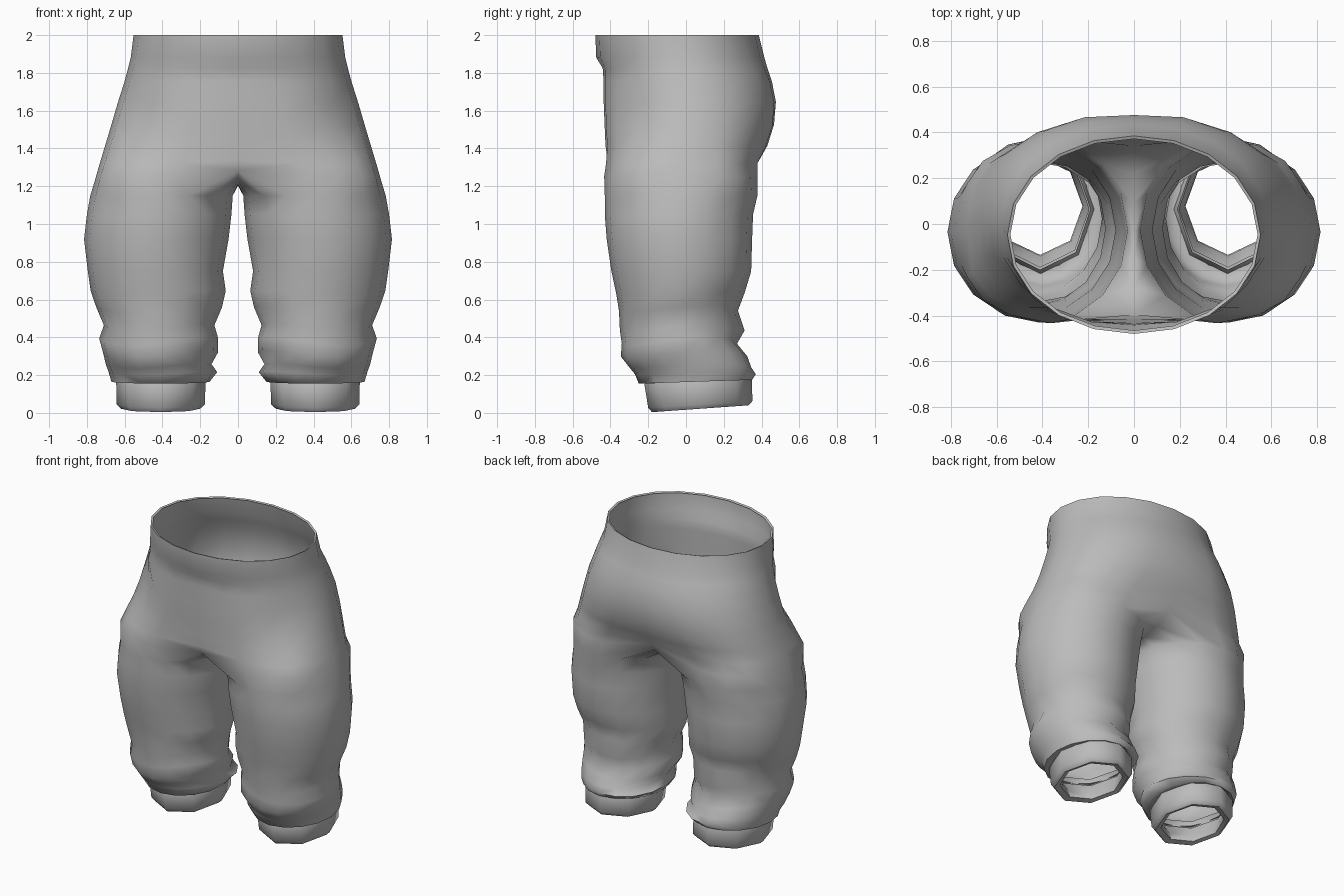
import bpy, bmesh, math
from math import sin, cos, radians

cube = bpy.data.objects.get("Cube")
if cube:
    bpy.data.objects.remove(cube, do_unlink=True)

grey = bpy.data.materials.new("cloth grey")
grey.use_nodes = True
grey.diffuse_color = (0.5, 0.5, 0.5, 1)
grey.node_tree.nodes["Principled BSDF"].inputs["Base Color"].default_value = (0.5, 0.5, 0.5, 1)

SIDES, HALF = 16, 11


def power(v, e):
    return math.copysign(abs(v) ** e, v)


def leg_ring(z, x0, x1, y0, y1, tilt=0, fold=0, sides=SIDES, start=-112.5):
    """Closed ring around the left leg, filling the given bounds."""
    cx, cy, rx, ry = (x0 + x1) / 2, (y0 + y1) / 2, (x1 - x0) / 2, (y1 - y0) / 2
    pts = []
    for i in range(sides):
        a = radians(start + 360 * i / sides)
        wave = fold * sin(2 * a + 0.6)
        pts.append((cx + rx * cos(a), cy + ry * sin(a), z + tilt * sin(a) + wave))
    return pts


def hip_ring(z, w, y0, y1, e, pinch=0):
    """Half ring from front centre to back centre."""
    cy, ry = (y0 + y1) / 2, (y1 - y0) / 2
    pts = []
    for i in range(HALF):
        a = radians(-90 + 180 * i / (HALF - 1))
        x = w * max(cos(a), 0) ** e if 0 < i < HALF - 1 else 0
        near = (1 - x / w) ** 4
        pts.append((x, cy + ry * power(sin(a), e) * (1 - pinch * near), z + pinch * 0.25 * near))
    return pts


def skin(bm, low, high, closed):
    n = len(high)
    for i in range(n if closed else n - 1):
        j = (i + 1) % n
        bm.faces.new((low[i], low[j], high[j], high[i]))


def finish(name, bm, angle):
    bmesh.ops.recalc_face_normals(bm, faces=bm.faces)
    mesh = bpy.data.meshes.new(name)
    bm.to_mesh(mesh)
    bm.free()
    mesh.materials.append(grey)
    ob = bpy.data.objects.new(name, mesh)
    bpy.context.collection.objects.link(ob)
    mirror = ob.modifiers.new("mirror", "MIRROR")
    mirror.use_clip = True
    mirror.merge_threshold = 0.002
    bpy.ops.object.select_all(action="DESELECT")
    ob.select_set(True)
    bpy.context.view_layer.objects.active = ob
    bpy.ops.object.shade_smooth_by_angle(angle=radians(angle))


# Trouser legs: height, inner x, outer x, front y, back y, tilt, fold
legs = [
    (0.17, 0.19, 0.63, -0.20, 0.33, 0.015, 0),
    (0.165, 0.15, 0.67, -0.25, 0.35, 0.01, 0),
    (0.21, 0.11, 0.685, -0.27, 0.37, 0, 0.01),
    (0.25, 0.14, 0.70, -0.30, 0.345, 0, 0.015),
    (0.31, 0.105, 0.715, -0.345, 0.325, 0, 0.02),
    (0.38, 0.105, 0.735, -0.34, 0.27, 0, 0.025),
    (0.45, 0.125, 0.71, -0.35, 0.31, 0, 0.025),
    (0.55, 0.085, 0.75, -0.355, 0.275, 0, 0.015),
    (0.64, 0.065, 0.78, -0.37, 0.31, 0, 0.01),
    (0.75, 0.08, 0.795, -0.395, 0.345, 0, 0),
    (0.92, 0.05, 0.815, -0.42, 0.35, 0, 0),
    (1.05, 0.035, 0.80, -0.43, 0.355, 0, 0),
    (1.15, 0.028, 0.782, -0.43, 0.378, 0, 0),
]
# Hips and waistband: height, half width, front y, back y, squareness, pinch
hips = [
    (1.25, 0.752, -0.45, 0.395, 0.62, 0.13),
    (1.32, 0.732, -0.44, 0.395, 0.7, 0.06),
    (1.41, 0.705, -0.435, 0.44, 0.8, 0.02),
    (1.52, 0.672, -0.445, 0.48, 0.88, 0.03),
    (1.64, 0.637, -0.45, 0.49, 0.92, 0.03),
    (1.75, 0.602, -0.45, 0.468, 0.95, 0.03),
    (1.82, 0.583, -0.45, 0.44, 0.97, 0.02),
    (1.88, 0.568, -0.475, 0.415, 0.98, 0),
    (2.0, 0.553, -0.48, 0.385, 0.98, 0),
    (1.995, 0.54, -0.465, 0.372, 0.98, 0),
]
bm = bmesh.new()
rings = [[bm.verts.new(p) for p in leg_ring(*r)] for r in legs]
for low, high in zip(rings, rings[1:]):
    skin(bm, low, high, True)

hip_rings = [[bm.verts.new(p) for p in hip_ring(*r)] for r in hips]
front, back = hip_rings[0][0].co, hip_rings[0][-1].co

# Crotch seam closes the top of each leg along the centre line
seam = []
inner = SIDES - HALF
for k in range(1, inner + 1):
    t = k / (inner + 1)
    p = back.lerp(front, t)
    p.z -= 0.08 * sin(math.pi * t) ** 0.6
    seam.append(bm.verts.new(p))
skin(bm, rings[-1], hip_rings[0] + seam, True)
for low, high in zip(hip_rings, hip_rings[1:]):
    skin(bm, low, high, False)

# Shallow pocket hollow on each hip
for ring in hip_rings[3:5]:
    ring[3].co.x -= 0.025
    ring[3].co.y += 0.015
finish("trousers", bm, 70)

# Ankle cuffs: outer wall, rolled hem and inner wall
cuffs = [
    (0.20, 0.19, 0.63, -0.20, 0.33, 0.015),
    (0.165, 0.172, 0.645, -0.22, 0.348, 0.015),
    (0.045, 0.175, 0.642, -0.20, 0.352, 0.018),
    (0.022, 0.20, 0.62, -0.18, 0.33, 0.018),
    (0.03, 0.225, 0.595, -0.135, 0.29, 0.018),
    (0.07, 0.22, 0.60, -0.14, 0.29, 0.015),
    (0.15, 0.195, 0.625, -0.19, 0.32, 0.015),
]
bm = bmesh.new()
rings = [[bm.verts.new(p) for p in leg_ring(*r, sides=8, start=-90)] for r in cuffs]
for low, high in zip(rings, rings[1:]):
    skin(bm, low, high, True)
finish("ankle_cuffs", bm, 50)
